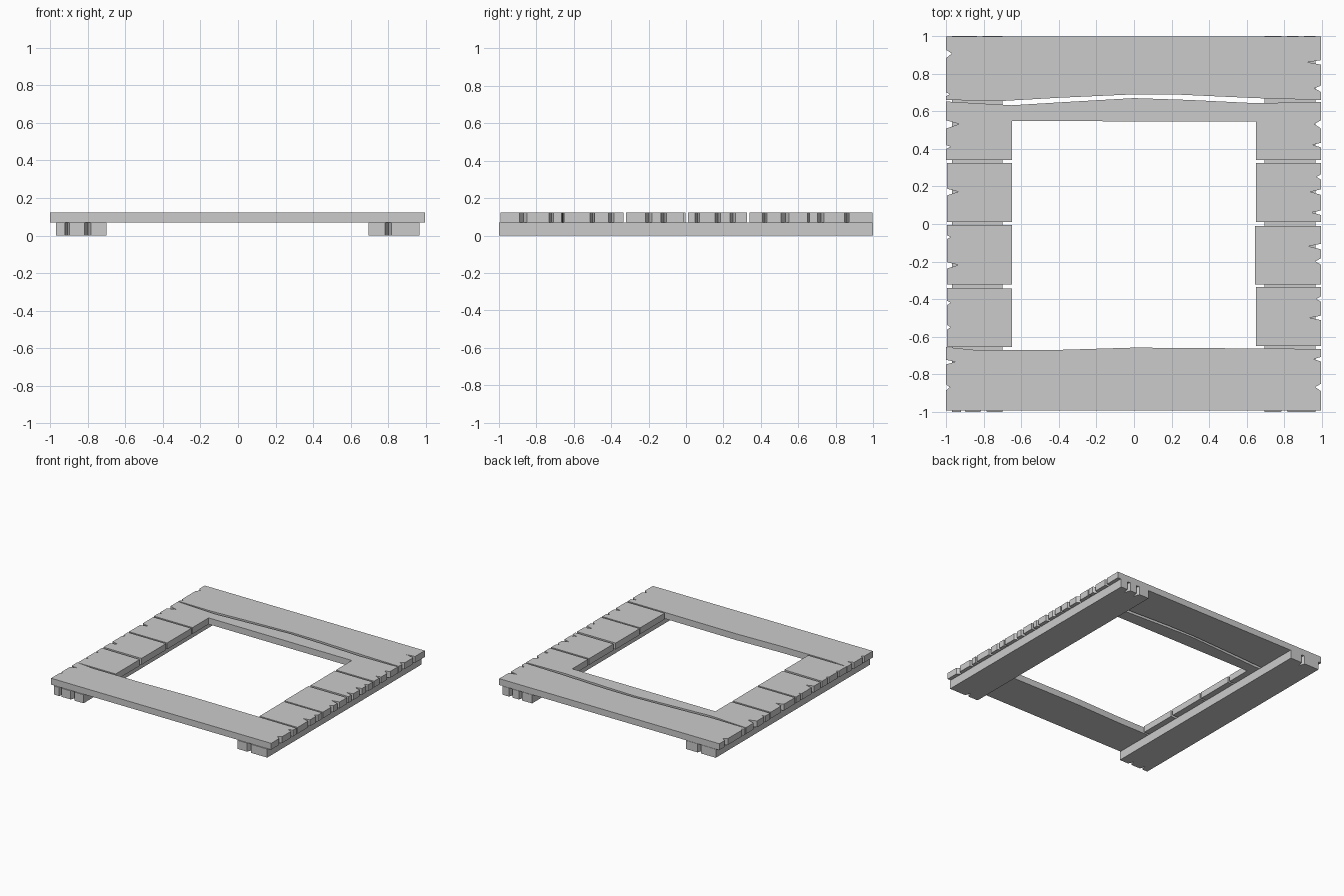
import bpy, bmesh

if "Cube" in bpy.data.objects:
    bpy.data.objects.remove(bpy.data.objects["Cube"])


def prism(name, pts, z0, z1):
    """Extrude a flat outline (counter-clockwise) between two heights."""
    bm = bmesh.new()
    lo = [bm.verts.new((x, y, z0)) for x, y in pts]
    hi = [bm.verts.new((x, y, z1)) for x, y in pts]
    bm.faces.new(lo[::-1])
    bm.faces.new(hi)
    n = len(pts)
    for i in range(n):
        j = (i + 1) % n
        bm.faces.new((lo[i], lo[j], hi[j], hi[i]))
    bmesh.ops.recalc_face_normals(bm, faces=bm.faces)
    me = bpy.data.meshes.new(name)
    bm.to_mesh(me)
    bm.free()
    ob = bpy.data.objects.new(name, me)
    bpy.context.collection.objects.link(ob)
    return ob


def splits(end, sign, notches):
    """V-shaped weathering splits (position, depth, half width) along a board end."""
    pts = []
    for p, d, w in sorted(notches):
        pts += [(end, p - w), (end - sign * d, p + 0.1 * w), (end, p + w)]
    return pts


def plank(name, front, back, left, right):
    """Full board: front and back edges run left to right, split ends between."""
    prism(name, front + splits(front[-1][0], 1, right) + back[::-1]
          + splits(back[0][0], -1, left)[::-1], TOP0, TOP1)


def stub(name, sign, y0, y1, notches, inner=0.65, skew=0.0):
    """Short board left beside the opening."""
    pts = ([(sign * inner, y1 + skew), (sign * inner, y0), (sign * 0.995, y0)]
           + splits(sign * 0.995, sign, notches) + [(sign * 0.995, y1)])
    prism(name, pts if sign > 0 else pts[::-1], TOP0, TOP1)


TOP0, TOP1 = 0.07, 0.122

# Two support beams running front to back, with split ends
for name, x0, x1, fr, bk in (
        ("left_beam", -0.97, -0.70, [(-0.91, 0.05, 0.012), (-0.80, 0.05, 0.017)],
         [(-0.82, 0.05, 0.015)]),
        ("right_beam", 0.695, 0.965, [(0.80, 0.05, 0.017)],
         [(0.80, 0.05, 0.015), (0.89, 0.05, 0.015)])):
    f = [(y, x) for x, y in splits(-1.0, -1, fr)]
    b = [(y, x) for x, y in splits(1.0, 1, bk)]
    prism(name, [(x0, -1)] + f + [(x1, -1), (x1, 1)] + b[::-1] + [(x0, 1)], 0, TOP0)

# Long boards across the back and the front
plank("back_plank",
      [(-1, 0.66), (-0.7, 0.655), (-0.4, 0.672), (0, 0.69), (0.25, 0.688),
       (0.65, 0.67), (0.995, 0.66)],
      [(-1, 0.997), (0.995, 0.997)],
      [(0.905, 0.03, 0.022), (0.69, 0.02, 0.01)],
      [(0.86, 0.07, 0.012), (0.72, 0.035, 0.017)])
plank("front_plank",
      [(-1, -0.992), (0.995, -0.992)],
      [(-1, -0.655), (-0.85, -0.67), (-0.4, -0.67), (0, -0.658), (0.3, -0.66),
       (0.995, -0.665)],
      [(-0.87, 0.02, 0.015), (-0.735, 0.05, 0.012)],
      [(-0.87, 0.03, 0.02), (-0.72, 0.04, 0.012)])

# Second board, cut away by the opening so a narrow strip remains
plank("notched_plank",
      [(-1, 0.34), (-0.65, 0.34), (-0.65, 0.548), (0.65, 0.545), (0.65, 0.34),
       (0.995, 0.34)],
      [(-1, 0.652), (-0.65, 0.632), (-0.35, 0.65), (0, 0.67), (0.3, 0.66),
       (0.65, 0.643), (0.995, 0.65)],
      [(0.53, 0.07, 0.022), (0.41, 0.025, 0.01)],
      [(0.53, 0.035, 0.022), (0.42, 0.045, 0.012)])

# Short boards on both sides of the opening
stub("left_stub_1", -1, 0.01, 0.325, [(0.17, 0.06, 0.018)])
stub("left_stub_2", -1, -0.322, -0.004, [(-0.22, 0.06, 0.017), (-0.07, 0.02, 0.01)])
stub("left_stub_3", -1, -0.655, -0.34,
     [(-0.42, 0.02, 0.012), (-0.55, 0.02, 0.012)], skew=-0.004)
stub("right_stub_1", 1, 0.01, 0.325,
     [(0.25, 0.025, 0.014), (0.17, 0.055, 0.015), (0.06, 0.05, 0.012)])
stub("right_stub_2", 1, -0.322, -0.01,
     [(-0.12, 0.065, 0.015), (-0.20, 0.03, 0.017)], inner=0.645)
stub("right_stub_3", 1, -0.65, -0.335,
     [(-0.5, 0.06, 0.012), (-0.40, 0.025, 0.014)])
